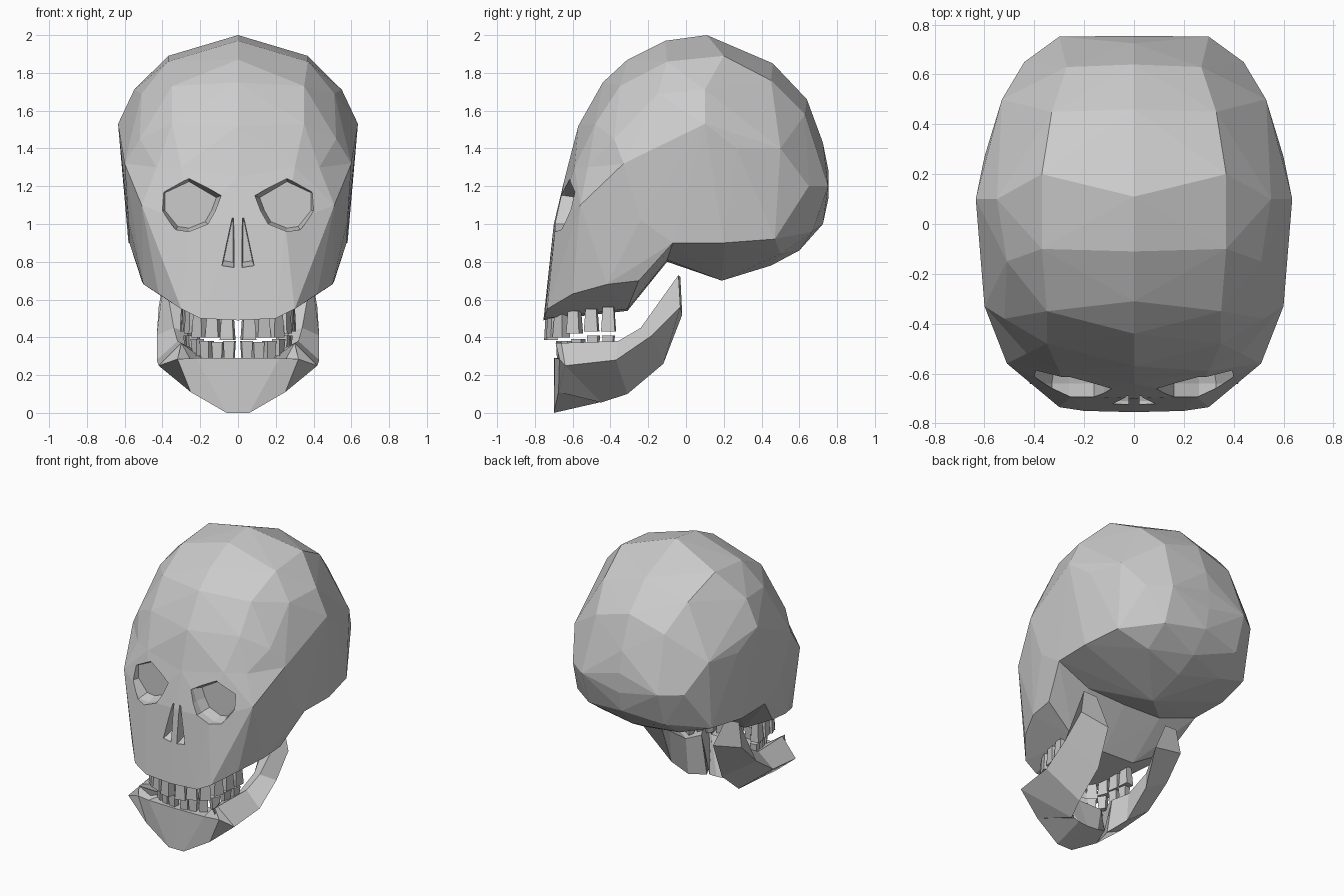
import bpy, bmesh
from mathutils import Vector

if "Cube" in bpy.data.objects:
    bpy.data.objects.remove(bpy.data.objects["Cube"])


def finish(bm, name):
    bmesh.ops.recalc_face_normals(bm, faces=bm.faces)
    me = bpy.data.meshes.new(name)
    bm.to_mesh(me)
    bm.free()
    ob = bpy.data.objects.new(name, me)
    bpy.context.collection.objects.link(ob)
    return ob


def hull(name, points, mirror=True):
    bm = bmesh.new()
    pts = {tuple(p) for p in points}
    if mirror:
        pts |= {(-x, y, z) for x, y, z in pts if x}
    for p in sorted(pts):
        bm.verts.new(p)
    res = bmesh.ops.convex_hull(bm, input=bm.verts)
    junk = [g for g in res['geom_interior'] if isinstance(g, bmesh.types.BMVert)]
    bmesh.ops.delete(bm, geom=junk, context='VERTS')
    return finish(bm, name)


def boolean(target, tool, op):
    m = target.modifiers.new(op, 'BOOLEAN')
    m.operation, m.object, m.solver = op, tool, 'EXACT'
    bpy.context.view_layer.objects.active = target
    bpy.ops.object.modifier_apply(modifier=m.name)
    bpy.data.objects.remove(tool)


# Braincase: midline profile, upper rail, side rail
midline = [(-.64, 1.25), (-.57, 1.52), (-.44, 1.75), (-.31, 1.87), (-.11, 1.97),
           (.11, 2), (.46, 1.85), (.64, 1.66), (.725, 1.43), (.755, 1.28), (.755, 1.14),
           (.725, 1.0), (.6, .86), (.45, .78), (.19, .70), (-.1, .80)]
upper = [(.3, -.59, 1.3), (.35, -.48, 1.53), (.35, -.35, 1.73), (.37, -.1, 1.86),
         (.37, .2, 1.89), (.33, .45, 1.76), (.27, .63, 1.58), (.3, .752, 1.2),
         (.3, .67, .96), (.3, .5, .84), (.3, -.1, .81)]
side = [(.43, -.52, 1.3), (.6, -.33, 1.32), (.52, -.38, 1.45), (.51, -.15, 1.69),
        (.55, .1, 1.71), (.635, .1, 1.53), (.6, .27, 1.4), (.53, .5, 1.4), (.44, .65, 1.2),
        (.53, .47, .92), (.58, .2, .9), (.575, -.07, .9), (.58, -.24, 1.02)]
skull = hull("cranium", [(0, y, z) for y, z in midline] + upper + side)

# Face and upper jaw block
face = hull("face", [
    (0, -.755, .49), (.2, -.75, .5), (.3, -.735, .55), (0, -.31, .54), (.25, -.31, .55),
    (.42, -.6, .63), (.5, -.42, .68), (.51, -.25, .7), (.575, -.07, .9), (.3, -.1, .81),
    (0, -.1, .8), (.58, -.24, 1.02), (.51, -.56, 1.1), (.6, -.33, 1.32), (.3, -.59, 1.3),
    (.43, -.52, 1.3), (0, -.64, 1.25), (0, -.7, 1.0), (.25, -.69, 1.0)])
boolean(skull, face, 'UNION')

# Eye sockets and nasal slots
orbit = [(.09, 1.15), (.26, 1.25), (.41, 1.18), (.41, 1.07), (.33, .97),
         (.26, .96), (.16, 1.0), (.12, 1.07)]
nostril = [(.022, 1.04), (.03, 1.04), (.085, .78), (.022, .77)]
for outline, levels in ((orbit, [(-.9, 1), (-.64, 1), (-.57, .85)]),
                        (nostril, [(-.9, 1), (-.71, 1), (-.64, .8)])):
    cx = sum(p[0] for p in outline) / len(outline)
    cz = sum(p[1] for p in outline) / len(outline)
    for s in (1, -1):
        cutter = hull("cutter", [(s * (cx + (x - cx) * k), y, cz + (z - cz) * k)
                                 for y, k in levels for x, z in outline], False)
        cutter.hide_render = True
        boolean(skull, cutter, 'DIFFERENCE')

# Lower jaw: sections (bottom, outer, top, inner) lofted along one side, mirrored
sections = [
    [(0, -.70, 0), (0, -.70, .29), (0, -.56, .29), (0, -.47, .055)],
    [(.06, -.70, 0), (.22, -.695, .29), (.19, -.56, .29), (.08, -.46, .055)],
    [(.25, -.675, .11), (.32, -.67, .285), (.3, -.69, .37), (.13, -.45, .06)],
    [(.15, -.45, .055), (.42, -.64, .25), (.3, -.66, .37), (.2, -.46, .32)],
    [(.2, -.31, .1), (.43, -.37, .28), (.32, -.36, .38), (.24, -.34, .33)],
    [(.2, -.12, .26), (.43, -.18, .41), (.34, -.24, .45), (.27, -.2, .43)],
    [(.2, -.02, .52), (.42, -.03, .56), (.39, -.04, .73), (.29, -.03, .72)],
]
bm = bmesh.new()
for s in (1, -1):
    rings = [[bm.verts.new((s * x, y, z)) for x, y, z in sec] for sec in sections]
    for a, b in zip(rings, rings[1:]):
        for i in range(4):
            j = (i + 1) % 4
            bm.faces.new((a[i], a[j], b[j], b[i]))
    bm.faces.new(rings[-1])
bmesh.ops.remove_doubles(bm, verts=bm.verts, dist=.0001)
finish(bm, "lower_jaw")


# Teeth: tapered blocks turned to follow the dental arch
def teeth(name, arch, size):
    bm = bmesh.new()
    for i, (x, y, z0, z1) in enumerate(arch):
        a = arch[max(i - 1, 0)]
        b = arch[min(i + 1, len(arch) - 1)]
        t = Vector((b[0] - a[0], b[1] - a[1], 0)).normalized()
        n = Vector((-t.y, t.x, 0))
        for s in (1, -1):
            ring = []
            for z, k in ((z0, 1), (z1, .78)):
                pts = [Vector((x, y, z)) + (t * u + n * v) * size * k / 2
                       for u, v in ((-1, -.8), (1, -.8), (1, .8), (-1, .8))]
                ring.append([bm.verts.new((s * p.x, p.y, p.z)) for p in pts])
            lo, hi = ring
            bm.faces.new(lo)
            bm.faces.new(hi)
            for k in range(4):
                bm.faces.new((lo[k], lo[k - 1], hi[k - 1], hi[k]))
    return finish(bm, name)


teeth("upper_teeth", [(.055, -.715, .385, .52), (.13, -.7, .4, .52), (.2, -.66, .4, .53),
                      (.245, -.59, .42, .54), (.265, -.5, .43, .55), (.275, -.41, .43, .56)], .074)
teeth("lower_teeth", [(.045, -.66, .38, .27), (.105, -.65, .375, .27), (.165, -.625, .38, .27),
                      (.215, -.57, .39, .3), (.245, -.49, .41, .32), (.26, -.41, .41, .33)], .06)
